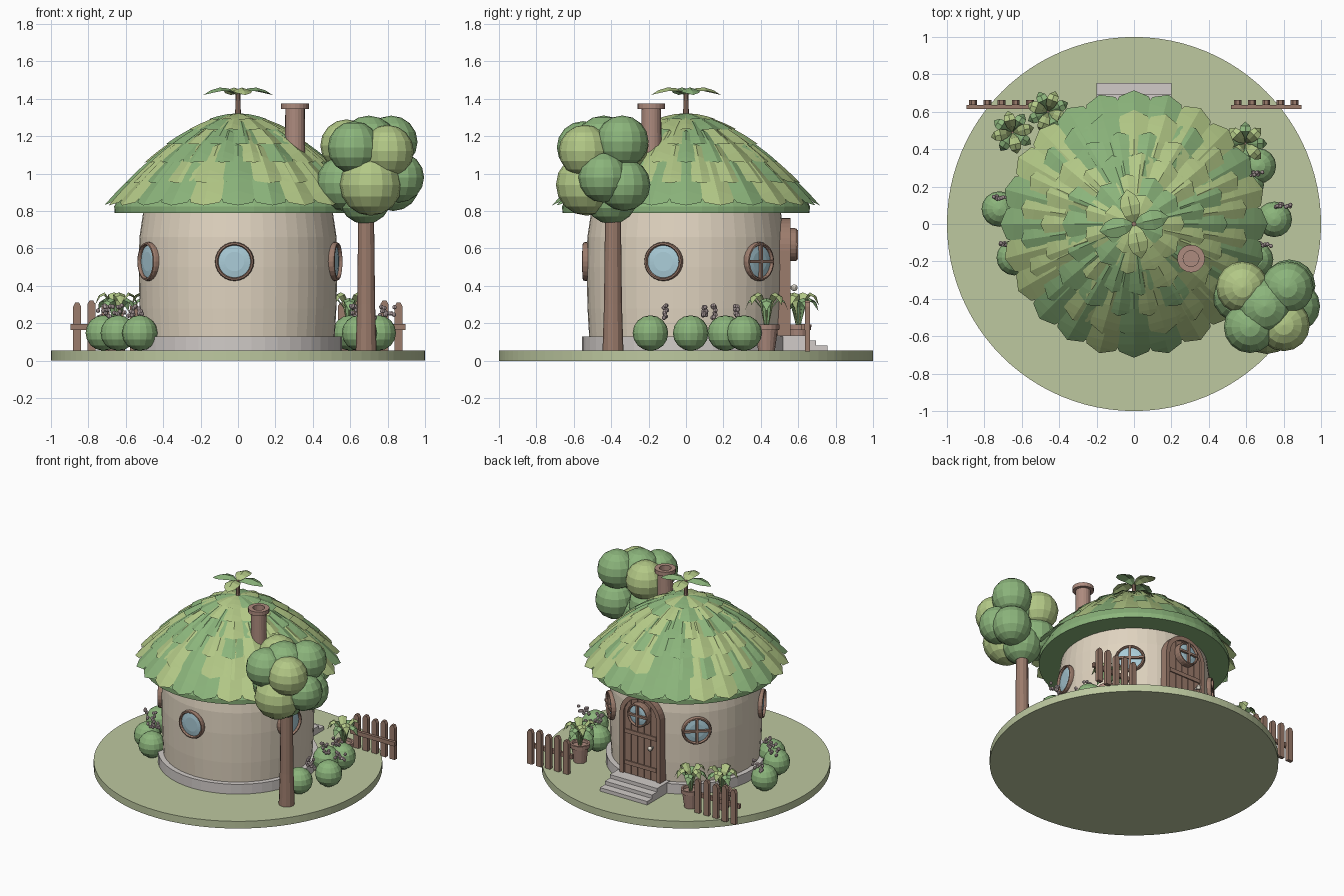
import bpy, bmesh, math, random
from math import sin, cos, pi, radians
from mathutils import Matrix, Vector

if "Cube" in bpy.data.objects:
    bpy.data.objects.remove(bpy.data.objects["Cube"])

random.seed(4)
COLORS = dict(lawn=(.51, .58, .35), leaf=(.26, .46, .2), lime=(.45, .58, .24), wood=(.33, .2, .15),
              plaster=(.75, .66, .53), glass=(.4, .6, .68), stone=(.64, .6, .58),
              brick=(.42, .26, .21), flower=(.58, .47, .47), cream=(.8, .75, .65))
MATS = {}
for key, c in COLORS.items():
    MATS[key] = bpy.data.materials.new(key)
    MATS[key].diffuse_color = (*c, 1)


def finish(name, bm, *mats, recalc=True):
    if recalc:
        bmesh.ops.recalc_face_normals(bm, faces=bm.faces)
    me = bpy.data.meshes.new(name)
    bm.to_mesh(me)
    bm.free()
    ob = bpy.data.objects.new(name, me)
    bpy.context.collection.objects.link(ob)
    for m in mats:
        me.materials.append(MATS[m])
    return ob


def lathe(name, prof, segs, mat, M=Matrix(), closed=False):
    """Revolve (r, z) points about local z; closed joins the last point to the first."""
    bm = bmesh.new()
    rings = [[bm.verts.new(M @ Vector((r * cos(2 * pi * i / segs), r * sin(2 * pi * i / segs), z)))
              for i in range(segs)] for r, z in prof]
    for k in range(len(prof) if closed else len(prof) - 1):
        a, b = rings[k], rings[(k + 1) % len(prof)]
        for i in range(segs):
            j = (i + 1) % segs
            bm.faces.new((a[i], a[j], b[j], b[i]))
    if not closed:
        bm.faces.new(rings[0])
        bm.faces.new(rings[-1])
    return finish(name, bm, mat)


def box(bm, x0, x1, y0, y1, z0, z1, M=Matrix()):
    T = Matrix.Translation(((x0 + x1) / 2, (y0 + y1) / 2, (z0 + z1) / 2))
    bmesh.ops.create_cube(bm, size=1, matrix=M @ T @ Matrix.Diagonal((x1 - x0, y1 - y0, z1 - z0, 1)))


def prism(bm, outline, y0, y1):
    a = [bm.verts.new((x, y0, z)) for x, z in outline]
    b = [bm.verts.new((x, y1, z)) for x, z in outline]
    bm.faces.new(a)
    bm.faces.new(b)
    for i in range(len(a)):
        j = (i + 1) % len(a)
        bm.faces.new((a[i], a[j], b[j], b[i]))


def leaf(bm, center, ang, stations, mat=0):
    """Ridged pointed leaf; stations are (r, z, half width, edge droop)."""
    M = Matrix.Translation(center) @ Matrix.Rotation(ang, 4, 'Z')
    rows = [[bm.verts.new(M @ Vector(p)) for p in
             (((r, -w, z - d), (r, 0, z), (r, w, z - d)) if w else ((r, 0, z),))]
            for r, z, w, d in stations]
    for a, b in zip(rows, rows[1:]):
        for s in (0, 1):
            f = [a[s], b[s], b[s + 1], a[s + 1]] if len(b) == 3 else [a[s], b[0], a[s + 1]]
            bm.faces.new(f).material_index = mat


def roof_z(r):
    return .80 + .51 * (1 - (r / .72) ** 1.7)


# Ground, plinth and wall
lathe("lawn", [(1, 0), (1, .055)], 96, "lawn")
lathe("plinth", [(.555, .05), (.555, .13)], 48, "stone")
lathe("wall", [(.517, .12), (.526, .28), (.531, .5), (.527, .66), (.503, .82)], 48, "plaster")

# Roof core with a flat eave, then layers of leaf shingles
lathe("roof_core", [(.45, .79), (.66, .79), (.662, .825)] +
      [(r, roof_z(r) - .012) for r in (.62, .55, .46, .36, .26, .16, .07)], 48, "leaf")
bm = bmesh.new()
for k, (n, tip, back) in enumerate([(24, .715, .24), (22, .61, .24), (18, .5, .24),
                                    (15, .385, .22), (11, .27, .2), (8, .165, .15)]):
    for i in range(n):
        st = []
        for t, wf in ((0, .75), (.35, 1.0), (.7, 1.0), (.86, .8), (1, 0)):
            r = tip - back * (1 - t)
            w = wf * (pi * max(r, .03) / n) * 1.12
            st.append((r, roof_z(r) + .012 + .012 * t, w, .028 * wf * min(1, r / .3)))
        leaf(bm, (0, 0, 0), 2 * pi * (i + .5 * (k % 2)) / n, st, random.randint(0, 1))
finish("roof_leaves", bm, "leaf", "lime", recalc=False)

# Sprout on top of the roof
lathe("sprout_stem", [(.017, 1.27), (.012, 1.43)], 8, "wood")
bm = bmesh.new()
for i in range(4):
    leaf(bm, (0, 0, 0), radians(12 + 90 * i), [(.005, 1.425, .012, .004), (.05, 1.455, .042, .014),
         (.1, 1.46, .055, .018), (.15, 1.445, .04, .014), (.19, 1.42, 0, 0)], i % 2)
finish("sprout_leaves", bm, "leaf", "lime", recalc=False)

# Chimney with hollow cap
C = Matrix.Translation((.305, -.185, 0))
lathe("chimney", [(.056, 1.0), (.052, 1.345), (.074, 1.345), (.074, 1.375), (.042, 1.375), (.042, 1.3)],
      20, "brick", C)

# Round windows; the two by the door have crossbars
def porthole(name, M, r, bars):
    lathe(name + "_frame", [(r * .83, -.03), (r * .83, .014), (r * .88, .022), (r * .96, .02), (r, .01), (r, -.03)],
          24, "wood", M, True)
    lathe(name + "_glass", [(r * .85, -.02), (r * .85, .004), (r * .5, .01)], 24, "glass", M)
    if bars:
        bm = bmesh.new()
        box(bm, -r * .9, r * .9, -.008, .008, .0, .026, M)
        box(bm, -.008, .008, -r * .9, r * .9, .0, .026, M)
        finish(name + "_bars", bm, "wood")


for name, deg, bars in (("front_window", 268, 0), ("right_window", -13, 0), ("left_window", 206, 0),
                        ("door_side_window_right", 47, 1), ("door_side_window_left", 133, 1)):
    a = radians(deg)
    porthole(name, Matrix.Translation((.53 * cos(a), .53 * sin(a), .53)) @ Matrix.Rotation(a, 4, 'Z')
             @ Matrix.Rotation(pi / 2, 4, 'Y'), .104, bars)

# Arched door: frame, planks, braces, porthole and knob
bm = bmesh.new()
def arch(r):
    return [(r, .12)] + [(r * cos(pi * i / 16), .59 + r * sin(pi * i / 16)) for i in range(17)] + [(-r, .12)]
sections = [[bm.verts.new(p) for p in ((o[0], .44, o[1]), (o[0], .557, o[1]), (n[0], .557, n[1]), (n[0], .44, n[1]))]
            for o, n in zip(arch(.172), arch(.14))]
for a, b in zip(sections, sections[1:]):
    for i in range(4):
        j = (i + 1) % 4
        bm.faces.new((a[i], a[j], b[j], b[i]))
bm.faces.new(sections[0])
bm.faces.new(sections[-1])
finish("door_frame", bm, "wood")
bm = bmesh.new()
prism(bm, arch(.141), .44, .535)
for i in range(5):
    x0, x1 = -.137 + i * .055, -.137 + i * .055 + .05
    tops = [(x, .59 + math.sqrt(.14 ** 2 - x * x)) for x in (x1, (x0 + x1) / 2, x0)]
    prism(bm, [(x0, .13), (x1, .13)] + tops, .5, .545)
for z in (.22, .46):
    box(bm, -.135, .135, .53, .553, z - .015, z + .015)
finish("door", bm, "wood")
porthole("door_window", Matrix.Translation((0, .572, .62)) @ Matrix.Rotation(-pi / 2, 4, 'X'), .088, 1)
bm = bmesh.new()
bmesh.ops.create_uvsphere(bm, u_segments=10, v_segments=8, radius=.018, matrix=Matrix.Translation((-.1, .578, .39)))
box(bm, -.106, -.094, .54, .575, .384, .396)
finish("door_knob", bm, "cream")

# Steps
bm = bmesh.new()
for y, z0, z1 in ((.755, .05, .082), (.695, .082, .109), (.635, .109, .136)):
    box(bm, -.2, .2, .45, y, z0, z1)
finish("steps", bm, "stone")

# Tree
lathe("tree_trunk", [(.056, .05), (.048, .3), (.042, .8)], 12, "wood", Matrix.Translation((.685, -.39, 0)))
def balls(name, specs, mats, u=16, v=8):
    bm = bmesh.new()
    for i, (x, y, z, r) in enumerate(specs):
        n = len(bm.faces)
        bmesh.ops.create_uvsphere(bm, u_segments=u, v_segments=v, radius=r, matrix=Matrix.Translation((x, y, z)))
        bm.faces.ensure_lookup_table()
        for f in bm.faces[n:]:
            f.material_index = i % len(mats)
    finish(name, bm, *mats)


balls("tree_crown", [(.7, -.44, 1.155, .155), (.58, -.34, 1.15, .14), (.82, -.34, 1.17, .14), (.86, -.44, .98, .135),
                     (.8, -.54, 1.12, .14), (.62, -.55, 1.14, .14), (.57, -.38, .95, .15), (.71, -.53, .94, .165),
                     (.68, -.4, .87, .14), (.83, -.33, .94, .14)], ("leaf", "lime", "leaf"))

# Bushes with flat sprays of flowers
balls("bushes", [(x, y, .148, .095) for x, y in ((.65, -.19), (.75, .025), (.6, .21), (.665, .31),
                 (-.72, .08), (-.64, -.18), (-.525, -.29))], ("leaf",))
blooms = []
for x, y in ((.69, -.11), (.79, .1), (.65, .27), (.62, .15), (-.71, .14), (-.67, -.11), (-.56, -.22)):
    for i in range(12):
        blooms.append((x + random.uniform(-.05, .05), y + random.uniform(-.009, .009), random.uniform(.225, .295), .012))
balls("flowers", blooms, ("flower",), 8, 5)

# Potted plants
for i, (x, y) in enumerate(((.595, .43), (-.65, .49), (-.46, .6))):
    lathe(f"pot_{i}", [(.045, .055), (.06, .165), (.068, .165), (.07, .195), (.056, .195), (.054, .175)],
          16, "brick", Matrix.Translation((x, y, 0)))
    bm = bmesh.new()
    for k in range(8):
        h = .03 * (k % 2)
        leaf(bm, (x, y, 0), 2 * pi * k / 8 + i, [(.005, .18, .01, .004), (.03, .29 + h, .022, .008),
             (.065, .335 + h, .032, .012), (.095, .32 + h, .025, .01), (.118, .265 + h, 0, 0)], k % 2)
    finish(f"plant_{i}", bm, "leaf", "lime", recalc=False)

# Picket fences either side of the steps
for side, x0 in (("left", -.86), ("right", .555)):
    bm = bmesh.new()
    for i in range(5):
        x = x0 + .076 * i
        h = .29 + .012 * (i % 2)
        prism(bm, [(x - .021, .05), (x + .021, .05), (x + .021, h), (x + .01, h + .02),
                   (x - .01, h + .02), (x - .021, h)], .635, .663)
    box(bm, x0 - .036, x0 + .34, .614, .636, .165, .197)
    finish(side + "_fence", bm, "wood")

for m in bpy.data.materials:
    if m.users and not m.is_grease_pencil:
        m.use_nodes = True
        m.node_tree.nodes["Principled BSDF"].inputs["Base Color"].default_value = m.diffuse_color
